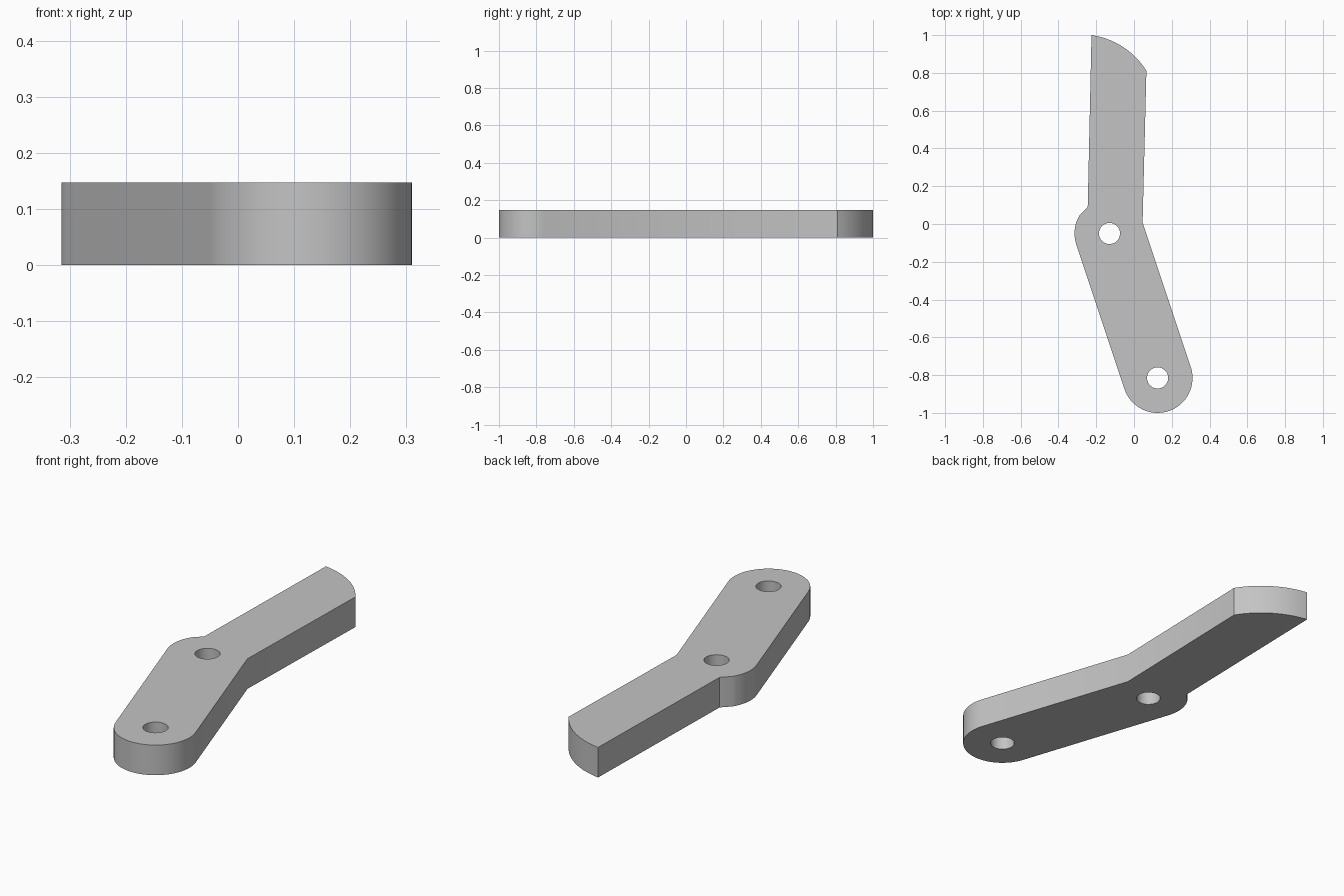
import bpy
import bmesh
from math import radians, cos, sin, atan2, degrees
from mathutils import Vector

if "Cube" in bpy.data.objects:
    bpy.data.objects.remove(bpy.data.objects["Cube"], do_unlink=True)

THICK = 0.147
END_R = 0.185
HOLE_R = 0.056
pivot = Vector((-0.13, -0.05))
tip = Vector((0.125, -0.815))


def arc(center, radius, start, end, steps):
    """Points along an arc, angles in degrees."""
    angles = [radians(start + (end - start) * i / steps) for i in range(steps + 1)]
    return [(center[0] + radius * cos(a), center[1] + radius * sin(a)) for a in angles]


# Outline, clockwise: rounded lower end, elbow bulge, straight arm with curved end
axis = tip - pivot
side = degrees(atan2(axis.y, axis.x)) + 90
outline = arc(tip, END_R, side, side - 180, 32)
outline += arc(pivot, END_R, side - 180, side - 231, 12)
outline += [(-0.245, 0.09)]
outline += arc((-0.282, 0.594), 0.41, 82, 32, 14)
outline += arc(pivot, END_R, side, side, 1)[:1]

# Flat filled profile with two bolt holes, extruded to a plate
curve = bpy.data.curves.new("lever_arm", "CURVE")
curve.dimensions = "2D"
curve.fill_mode = "BOTH"
curve.extrude = THICK / 2
holes = [arc(c, HOLE_R, 0, 360, 32)[:-1] for c in (pivot, tip)]
for loop in [outline] + holes:
    spline = curve.splines.new("POLY")
    spline.points.add(len(loop) - 1)
    for point, (x, y) in zip(spline.points, loop):
        point.co = (x, y, 0, 1)
    spline.use_cyclic_u = True

arm = bpy.data.objects.new("lever_arm", curve)
bpy.context.collection.objects.link(arm)
bpy.ops.object.select_all(action="DESELECT")
arm.select_set(True)
bpy.context.view_layer.objects.active = arm
bpy.ops.object.convert(target="MESH")
arm = bpy.context.object

# Weld the caps to the walls and stand the plate on the ground
bm = bmesh.new()
bm.from_mesh(arm.data)
bmesh.ops.remove_doubles(bm, verts=bm.verts, dist=0.0005)
bmesh.ops.translate(bm, verts=bm.verts, vec=(0, 0, THICK / 2))
bmesh.ops.recalc_face_normals(bm, faces=bm.faces)
bm.to_mesh(arm.data)
bm.free()

# Plain grey metal
grey = bpy.data.materials.new("grey_metal")
grey.use_nodes = True
color = (0.55, 0.55, 0.55, 1)
grey.diffuse_color = color
grey.node_tree.nodes["Principled BSDF"].inputs["Base Color"].default_value = color
arm.data.materials.clear()
arm.data.materials.append(grey)
bpy.ops.object.shade_smooth_by_angle(angle=radians(30))
